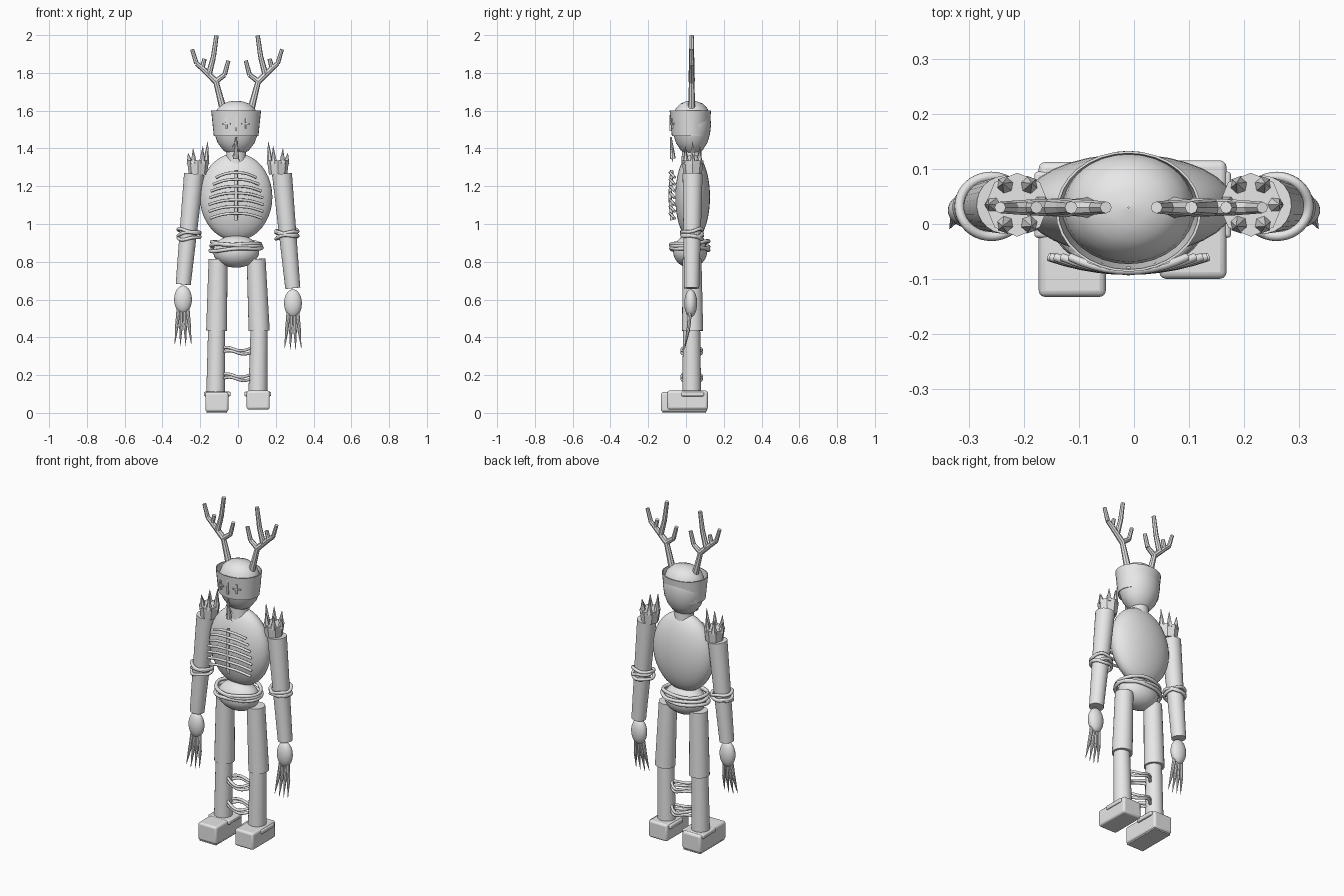
import bpy, bmesh, math
from mathutils import Vector

if "Cube" in bpy.data.objects:
    bpy.data.objects.remove(bpy.data.objects["Cube"])

bone = bpy.data.materials.new("pale grey")
bone.diffuse_color = (0.8, 0.8, 0.8, 1)
bone.use_nodes = True
bone.node_tree.nodes["Principled BSDF"].inputs["Base Color"].default_value = bone.diffuse_color


def finish(ob, name, smooth=True):
    ob.name = name
    ob.data.materials.append(bone)
    if smooth:
        bpy.ops.object.select_all(action='DESELECT')
        ob.select_set(True)
        bpy.context.view_layer.objects.active = ob
        bpy.ops.object.shade_smooth_by_angle(angle=math.radians(35))
    return ob


def ellipsoid(name, loc, size):
    bpy.ops.mesh.primitive_uv_sphere_add(segments=32, ring_count=20, location=loc)
    ob = bpy.context.object
    ob.scale = size
    return finish(ob, name)


def limb(name, a, b, r1, r2, sides=24, smooth=True):
    """Tapered cylinder from point a to point b."""
    a, b = Vector(a), Vector(b)
    bpy.ops.mesh.primitive_cone_add(vertices=sides, radius1=r1, radius2=r2,
                                    depth=(b - a).length, location=(a + b) / 2)
    ob = bpy.context.object
    ob.rotation_euler = (b - a).to_track_quat('Z', 'Y').to_euler()
    return finish(ob, name, smooth)


def box(name, loc, size, bevel=0.0, rot=0.0):
    bpy.ops.mesh.primitive_cube_add(size=1, location=loc)
    ob = bpy.context.object
    ob.scale = size
    ob.rotation_euler.z = rot
    bpy.ops.object.transform_apply(location=False, rotation=False, scale=True)
    if bevel:
        m = ob.modifiers.new("soft edges", 'BEVEL')
        m.width, m.segments = bevel, 3
    return finish(ob, name, bool(bevel))


def tube(name, points, r, cyclic=False):
    cu = bpy.data.curves.new(name, 'CURVE')
    cu.dimensions = '3D'
    cu.bevel_depth, cu.bevel_resolution = r, 2
    cu.use_fill_caps = True
    sp = cu.splines.new('POLY')
    sp.points.add(len(points) - 1)
    for p, q in zip(sp.points, points):
        p.co = (*q, 1)
    sp.use_cyclic_u = cyclic
    sp.use_smooth = True
    ob = bpy.data.objects.new(name, cu)
    bpy.context.collection.objects.link(ob)
    cu.materials.append(bone)
    return ob


def rope_ring(name, c, rx, ry, r, tilt, phase):
    """Slightly wavy rope loop around a body part."""
    pts = []
    for i in range(40):
        t = math.tau * i / 40
        pts.append((c[0] + rx * math.cos(t), c[1] + ry * math.sin(t),
                    c[2] + tilt * math.cos(t + phase) + 0.004 * math.sin(3 * t + phase)))
    return tube(name, pts, r, True)


def lathe(name, profile, loc, ratio, n=32):
    """Turned profile of (radius, z), squashed in y."""
    bm = bmesh.new()
    rings = [[bm.verts.new((r * math.cos(math.tau * i / n),
                            r * ratio * math.sin(math.tau * i / n), z))
              for i in range(n)] for r, z in profile]
    for a, b in zip(rings, rings[1:]):
        for i in range(n):
            j = (i + 1) % n
            bm.faces.new((a[i], a[j], b[j], b[i]))
    me = bpy.data.meshes.new(name)
    bm.to_mesh(me)
    bm.free()
    ob = bpy.data.objects.new(name, me)
    ob.location = loc
    bpy.context.collection.objects.link(ob)
    return finish(ob, name)


CX, CY = -0.01, 0.03

# Head, neck and visor band
lathe("head", [(0.001, 1.36), (0.035, 1.368), (0.068, 1.39), (0.098, 1.43), (0.114, 1.475),
               (0.121, 1.525), (0.116, 1.57), (0.1, 1.61), (0.07, 1.637),
               (0.035, 1.649), (0.001, 1.652)], (CX, CY, 0), 0.85)
limb("neck", (CX, CY, 1.31), (CX, CY, 1.41), 0.055, 0.05)
lathe("visor", [(0.114, 1.465), (0.118, 1.465), (0.132, 1.6), (0.127, 1.6), (0.114, 1.465)],
      (CX, 0.023, 0), 0.83)
# Mask marks: nose line and two crossed eyes
box("nose_line", (CX, -0.082, 1.535), (0.008, 0.009, 0.085))
for s in (-1, 1):
    box("eye_bar", (CX + s * 0.052, -0.073, 1.53), (0.045, 0.009, 0.008), rot=s * 0.3)
    box("eye_stroke", (CX + s * 0.052, -0.074, 1.532), (0.009, 0.009, 0.055), rot=s * 0.3)
# Hanging chin piece with barbs
limb("chin_tuft", (CX, -0.07, 1.345), (CX, -0.08, 1.46), 0.016, 0.004, 8, False)
for i in range(4):
    s = 1 if i % 2 else -1
    z = 1.44 - i * 0.025
    limb("chin_barb", (CX, -0.077, z), (CX + s * 0.022, -0.07, z - 0.035), 0.006, 0.001, 6, False)

# Torso and pelvis
ellipsoid("torso", (CX, 0.035, 1.143), (0.192, 0.092, 0.232))
ellipsoid("pelvis", (CX, 0.022, 0.855), (0.122, 0.09, 0.086))
for k in (0, 1, 2):
    rope_ring("belt_rope", (CX, 0.02, 0.866 + 0.017 * k), 0.137 - 0.004 * k, 0.1, 0.01,
              0.008, k * 2.2)

# Breastbone and ribs
tube("breastbone", [(CX, -0.075, 1.02), (CX, -0.085, 1.15), (CX, -0.075, 1.285)], 0.009)
for i in range(7):
    z, length = 1.272 - i * 0.036, 0.09 + 0.055 * math.sin(0.3 + i * 0.3)
    for s in (-1, 1):
        tube("rib", [(CX + s * length * t, -0.085 + 0.025 * t * t,
                      z - 0.026 * t + 0.008 * math.sin(math.pi * t))
                     for t in (0, 0.2, 0.4, 0.6, 0.8, 1)], 0.0075)

# Arms, hands, shoulder crowns and antlers on both sides
for s in (-1, 1):
    low = 0.0 if s < 0 else -0.02
    limb("arm", (s * 0.29, 0.03, 0.68 + low), (s * 0.233, 0.035, 1.265), 0.04, 0.053)
    for k in (0, 1, 2):
        rope_ring("elbow_rope", (s * 0.259, 0.032, 0.93 + 0.016 * k), 0.058, 0.054, 0.009,
                  0.01, k * 2 + s)
    ellipsoid("hand", (s * 0.291, 0.025, 0.6 + low), (0.047, 0.034, 0.074))
    for f in (-1.5, -0.5, 0.5, 1.5):
        mid = (s * 0.291 + f * 0.022, 0.012, 0.46 + low)
        limb("finger", (s * 0.291 + f * 0.015, 0.022, 0.56 + low), mid, 0.011, 0.009, 8)
        limb("claw", mid, (s * 0.291 + f * 0.029, -0.008, 0.365 + low - 0.01 * (abs(f) < 1)),
             0.010, 0.001, 8)

    # Shoulder crown
    cx = s * 0.212
    limb("shoulder_crown", (cx, 0.035, 1.262), (cx, 0.035, 1.335), 0.048, 0.058, 8, False)
    for i in range(6):
        a = math.tau * i / 6 + (0 if s > 0 else math.pi)
        x, y = math.cos(a), math.sin(a)
        top = 1.40 - 0.025 * s * x + 0.012 * (i % 2)
        limb("shoulder_spike", (cx + 0.042 * x, 0.035 + 0.04 * y, 1.32),
             (cx + 0.052 * x, 0.035 + 0.045 * y, top), 0.018, 0.001, 6, False)

    # Antler branches: (distance from middle, height) paths with start radius
    branches = [
        ([(0.072, 1.6), (0.09, 1.67), (0.112, 1.755)], 0.02),
        ([(0.112, 1.755), (0.066, 1.79), (0.046, 1.865)], 0.015),
        ([(0.112, 1.755), (0.185, 1.825), (0.215, 1.85), (0.238, 1.925)], 0.017),
        ([(0.15, 1.79), (0.125, 1.885), (0.109, 1.998)], 0.016),
        ([(0.185, 1.825), (0.172, 1.875)], 0.013),
    ]
    for path, r in branches:
        for a, b in zip(path, path[1:]):
            limb("antler", (CX * 0.5 + s * a[0], CY, a[1]),
                 (CX * 0.5 + s * b[0], CY, b[1]), r, r * 0.85, 8, False)
            r *= 0.85

# Legs: hip, knee and ankle x
for s, hip, knee, ankle in ((-1, -0.106, -0.113, -0.118), (1, 0.096, 0.112, 0.105)):
    limb("thigh", (knee, 0.035, 0.435), (hip, 0.032, 0.815), 0.056, 0.05)
    limb("shin", (ankle, 0.03, 0.1), (knee, 0.03, 0.46), 0.05, 0.045)
# Feet with straps
box("left_foot", (-0.112, -0.01, 0.058), (0.122, 0.245, 0.104), 0.012)
box("right_foot", (0.107, 0.008, 0.068), (0.122, 0.215, 0.1), 0.012)
for s, x in ((-1, -0.11), (1, 0.105)):
    box("foot_strap", (x, 0.035, 0.1), (0.142, 0.12, 0.024), 0.006)
box("left_sole", (-0.112, -0.01, 0.004), (0.11, 0.23, 0.008))

# Wavy ropes tying the shins together
for z in (0.32, 0.18):
    for side in (-1, 1):
        for k in (0, 1):
            pts = []
            for i in range(17):
                t = i / 16
                pts.append((-0.085 + 0.155 * t,
                            0.03 + side * 0.052 * math.sin(math.pi * t) ** 0.7,
                            z + 0.018 * k + 0.009 * math.sin(math.tau * t + k * 0.6)))
            tube("shin_rope", pts, 0.008)
